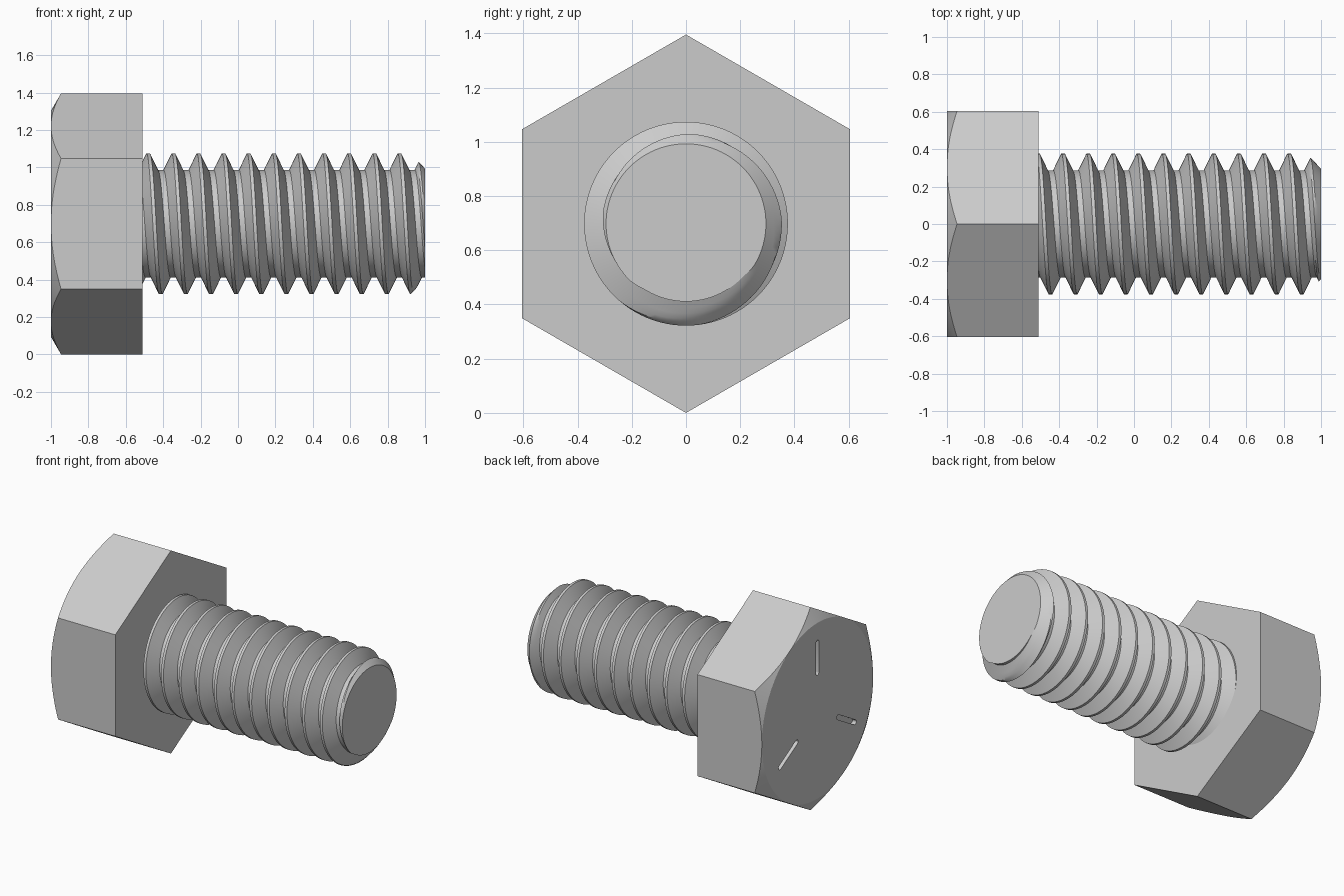
import bpy
import bmesh
from math import sin, cos, pi, radians, tan

if "Cube" in bpy.data.objects:
    bpy.data.objects.remove(bpy.data.objects["Cube"], do_unlink=True)

# Main dimensions: the bolt lies along x
CORNER = 0.698                      # head centre to corner
FLAT = CORNER * cos(pi / 6)         # head centre to flat
AXIS_Z = CORNER
HEAD_TOP, HEAD_BASE, TIP = -1.0, -0.51, 1.0
PITCH, MAJOR, MINOR, TIP_R = 0.1343, 0.376, 0.287, 0.295

steel = bpy.data.materials.new("steel grey")
steel.use_nodes = True
grey = (0.6, 0.6, 0.6, 1)
steel.diffuse_color = grey
steel.node_tree.nodes["Principled BSDF"].inputs["Base Color"].default_value = grey


def polar(x, r, a):
    return (x, r * cos(a), AXIS_Z + r * sin(a))


def loft(name, rings, closed=True, caps=True):
    """Skin a list of equally long point rings into an object."""
    bm = bmesh.new()
    rows = [[bm.verts.new(p) for p in ring] for ring in rings]
    n = len(rows[0])
    for a, b in zip(rows, rows[1:]):
        for i in range(n if closed else n - 1):
            k = (i + 1) % n
            bm.faces.new((a[i], a[k], b[k], b[i]))
    if caps:
        bm.faces.new(rows[0])
        bm.faces.new(rows[-1])
    bmesh.ops.remove_doubles(bm, verts=bm.verts, dist=0.0002)
    bmesh.ops.recalc_face_normals(bm, faces=bm.faces)
    mesh = bpy.data.meshes.new(name)
    bm.to_mesh(mesh)
    bm.free()
    mesh.materials.append(steel)
    obj = bpy.data.objects.new(name, mesh)
    bpy.context.collection.objects.link(obj)
    return obj


def activate(obj):
    bpy.ops.object.select_all(action='DESELECT')
    obj.select_set(True)
    bpy.context.view_layer.objects.active = obj


# Hexagonal head, its top corners cut back by a 30 degree cone
SEGS = 96
angles = [2 * pi * i / SEGS for i in range(SEGS)]


def hex_radius(a):
    return FLAT / cos((a + pi / 6) % (pi / 3) - pi / 6)


head = loft("hex_head", [
    [polar(HEAD_TOP, FLAT, a) for a in angles],
    [polar(HEAD_TOP + (hex_radius(a) - FLAT) * tan(pi / 6), hex_radius(a), a) for a in angles],
    [polar(HEAD_BASE, hex_radius(a), a) for a in angles],
])

# Three radial round-ended grooves sunk in the head top
GROOVE_R, GROOVE_DEPTH = 0.016, 0.03
for k in range(3):
    turn = pi / 2 + k * 2 * pi / 3
    outline = []
    for centre, start in ((0.47, -pi / 2), (0.26, pi / 2)):
        for s in range(9):
            t = start + pi * s / 8
            u, v = centre + GROOVE_R * cos(t), GROOVE_R * sin(t)
            outline.append((u * cos(turn) - v * sin(turn), u * sin(turn) + v * cos(turn)))
    cutter = loft("groove_cutter", [
        [(x, y, AXIS_Z + z) for y, z in outline]
        for x in (HEAD_TOP - 0.05, HEAD_TOP + GROOVE_DEPTH)])
    cutter.hide_render = True
    cut = head.modifiers.new("groove", 'BOOLEAN')
    cut.operation, cut.object, cut.solver = 'DIFFERENCE', cutter, 'EXACT'
    activate(head)
    bpy.ops.object.modifier_apply(modifier=cut.name)
    bpy.data.objects.remove(cutter, do_unlink=True)

# Threaded shank: profile rows follow a right-handed helix and are trimmed to length
CREST, ROOT = 0.018, 0.03
FLANK = (PITCH - CREST - ROOT) / 2
STEPS = 4
profile = [(-CREST / 2, MAJOR)]
profile += [(CREST / 2 + FLANK * s / STEPS, MAJOR + (MINOR - MAJOR) * s / STEPS)
            for s in range(STEPS + 1)]
profile += [(CREST / 2 + FLANK + ROOT + FLANK * s / STEPS, MINOR + (MAJOR - MINOR) * s / STEPS)
            for s in range(STEPS)]
SHANK_START = HEAD_BASE - 0.02
FIRST_CREST = -0.48


def thread_radius(x, a):
    d = (x - FIRST_CREST - PITCH * (a / (2 * pi) - 0.25) + PITCH / 2) % PITCH - PITCH / 2
    slope = min(max((abs(d) - CREST / 2) / FLANK, 0), 1)
    return min(MAJOR + (MINOR - MAJOR) * slope, TIP_R + 1.07 * (TIP - x))


columns = [2 * pi * i / SEGS for i in range(SEGS + 1)]
rings = [[polar(SHANK_START, 0, a) for a in columns]]
for turn in range(-3, 13):
    for offset, _ in profile:
        ring = []
        for a in columns:
            x = FIRST_CREST + PITCH * (turn + a / (2 * pi) - 0.25) + offset
            x = min(max(x, SHANK_START), TIP)
            ring.append(polar(x, thread_radius(x, a), a))
        rings.append(ring)
rings.append([polar(TIP, 0, a) for a in columns])


# Drop the collapsed faces by welding the coincident points
shank = loft("threaded_shank", rings, closed=False, caps=False)

for part in (head, shank):
    activate(part)
    bpy.ops.object.shade_smooth_by_angle(angle=radians(25))
